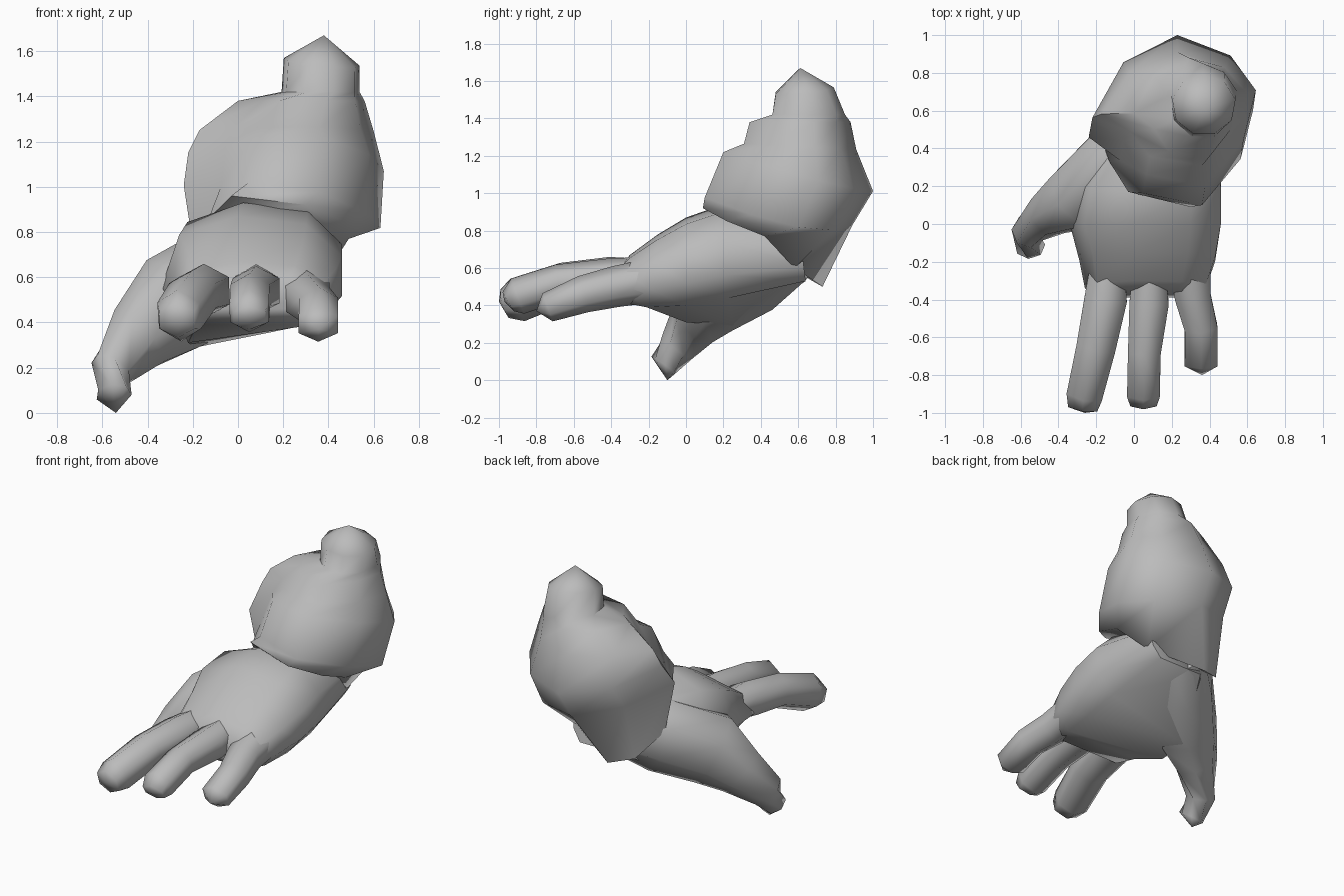
import bpy, bmesh
from math import cos, sin, pi, radians
from mathutils import Vector

cube = bpy.data.objects.get("Cube")
if cube:
    bpy.data.objects.remove(cube, do_unlink=True)

grey = bpy.data.materials.new("plain_grey")
grey.use_nodes = True
colour = (0.5, 0.5, 0.5, 1)
grey.diffuse_color = colour
grey.node_tree.nodes["Principled BSDF"].inputs["Base Color"].default_value = colour


def loft(name, rings, tip=None):
    """Skin a list of closed rings, cap the start, and close on a cap or a tip."""
    bm = bmesh.new()
    loops = [[bm.verts.new(p) for p in ring] for ring in rings]
    n = len(loops[0])
    for a, b in zip(loops, loops[1:]):
        for i in range(n):
            j = (i + 1) % n
            bm.faces.new((a[i], a[j], b[j], b[i]))
    bm.faces.new(loops[0][::-1])
    if tip:
        apex = bm.verts.new(tip)
        for i in range(n):
            bm.faces.new((loops[-1][i], loops[-1][(i + 1) % n], apex))
    else:
        bm.faces.new(loops[-1])
    bmesh.ops.recalc_face_normals(bm, faces=bm.faces[:])
    mesh = bpy.data.meshes.new(name)
    bm.to_mesh(mesh)
    bm.free()
    mesh.materials.append(grey)
    obj = bpy.data.objects.new(name, mesh)
    bpy.context.collection.objects.link(obj)
    bpy.ops.object.select_all(action='DESELECT')
    obj.select_set(True)
    bpy.context.view_layer.objects.active = obj
    bpy.ops.object.shade_smooth_by_angle(angle=radians(62))


def digit(name, path, tip, sides=6):
    """Tapered tube through (x, y, z, side radius, upward radius) points."""
    points = [Vector(p[:3]) for p in path]
    rings = []
    for k, p in enumerate(points):
        along = (points[min(k + 1, len(points) - 1)] - points[max(k - 1, 0)]).normalized()
        side = along.cross(Vector((0, 0, 1))).normalized()
        up = side.cross(along)
        wide, tall = path[k][3:]
        rings.append([p + wide * side * cos(t) + tall * up * sin(t)
                      for t in (2 * pi * (i + 0.5) / sides for i in range(sides))])
    loft(name, rings, tip)


# Footprints inside a unit box, running from the back towards -x
CUFF = [(.04, 1), (-.62, .64), (-1, -.09), (-.62, -.4), (-.34, -.84),
        (.38, -1), (.85, -.38), (1, .27), (.69, .73)]
ROUND = [(-sin(2 * pi * i / 9), cos(2 * pi * i / 9)) for i in range(9)]


def cuff_ring(outline, x0, x1, y0, y1, z, slope_x=0, slope_y=0):
    """Footprint fitted to a box and tilted by a rise along x and y."""
    ring = []
    for u, v in outline:
        dx, dy = u * (x1 - x0) / 2, v * (y1 - y0) / 2
        ring.append(((x0 + x1) / 2 + dx, (y0 + y1) / 2 + dy, z + slope_x * dx + slope_y * dy))
    return ring


def palm_ring(y, x0, x1, z0, z1, lean, drop=0):
    """Rounded slab section; lean tips it, drop lowers the thumb side."""
    cx, cz, w, h = (x0 + x1) / 2, (z0 + z1) / 2, (x1 - x0) / 2, (z1 - z0) / 2
    shape = [(-1, -.35), (-.7, -1 - drop / h), (.75, -1), (1, -.5),
             (1, .25), (.6, .85), (-.15, 1), (-.8, .65)]
    return [(cx + u * w, y - v * lean, cz + v * h) for u, v in shape]


# Uneven rim of the cuff, hanging lowest at the back
rim = [(.06, .73, .50), (-.09, .66, .54), (-.19, .49, .68), (-.13, .33, .86), (-.03, .17, .96),
       (.30, .09, .92), (.46, .22, .85), (.49, .42, .77), (.38, .58, .60)]

# Puffed cuff with stepped folds and a round knob on top
loft("cuff", [
    rim,
    cuff_ring(CUFF, -.24, .63, .10, .89, .92, -.18, -.22),
    cuff_ring(CUFF, -.22, .645, .20, 1, 1.12, -.05, -.27),
    cuff_ring(CUFF, -.17, .60, .31, .91, 1.25, 0, -.05),
    cuff_ring(CUFF, 0, .56, .34, .88, 1.38),
    cuff_ring(ROUND, .19, .54, .45, .85, 1.42),
    cuff_ring(ROUND, .20, .54, .47, .79, 1.55, -.1, .1),
], tip=(.38, .61, 1.67))

# Palm and back of the hand
loft("palm", [
    palm_ring(.62, -.05, .38, .53, .84, .02),
    palm_ring(.20, -.30, .46, .44, .93, .03, .15),
    palm_ring(0, -.34, .46, .40, .87, 0, .09),
    palm_ring(-.18, -.29, .43, .39, .78, -.03),
    palm_ring(-.33, -.26, .38, .42, .67, -.03),
    palm_ring(-.37, -.20, .34, .46, .61, -.02),
])

# Fingers
digit("index_finger", [(-.14, -.24, .55, .11, .10), (-.15, -.40, .54, .13, .12),
                       (-.20, -.65, .52, .12, .11), (-.26, -.90, .43, .11, .12),
                       (-.27, -.97, .41, .09, .08)], (-.26, -1, .42))
digit("middle_finger", [(.08, -.24, .56, .10, .10), (.08, -.42, .54, .12, .11),
                        (.055, -.68, .52, .10, .10), (.05, -.90, .45, .10, .10),
                        (.05, -.95, .42, .08, .06)], (.05, -.97, .42))
digit("little_finger", [(.29, -.15, .54, .13, .12), (.31, -.38, .50, .11, .11),
                        (.355, -.55, .46, .10, .10), (.355, -.74, .39, .10, .08)],
      (.36, -.80, .37))

# Thumb, growing out of a deep fleshy base
digit("thumb", [(.12, .60, .66, .15, .13), (-.06, .38, .60, .20, .24), (-.29, .14, .47, .20, .24),
                (-.44, .06, .33, .13, .17), (-.56, -.04, .19, .09, .11),
                (-.55, -.12, .08, .08, .08)], (-.54, -.10, 0), 7)
